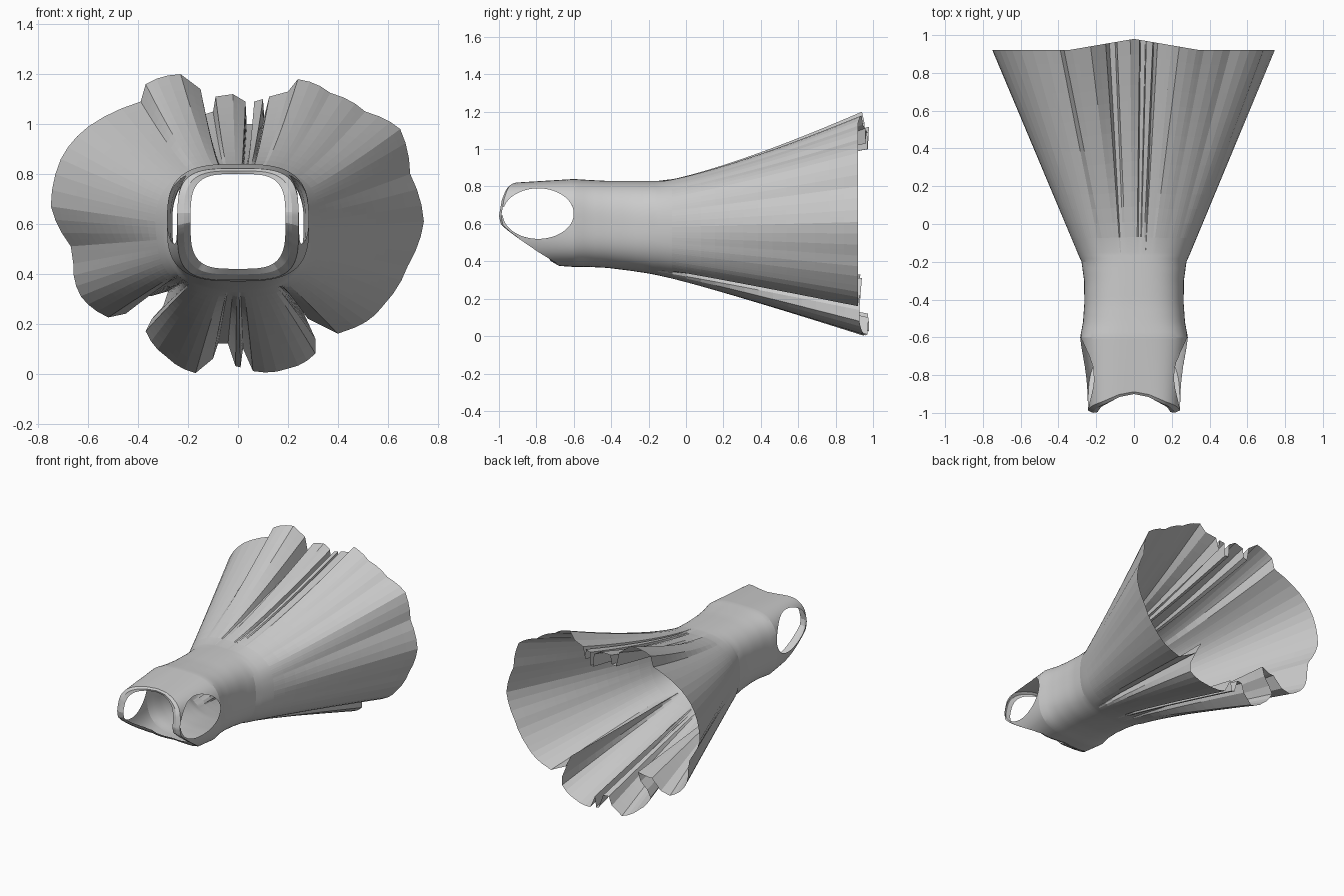
import bpy, bmesh, math
from mathutils import Vector

if "Cube" in bpy.data.objects:
    bpy.data.objects.remove(bpy.data.objects["Cube"])

# Hem outline (x, z), clockwise from the top centre, including the pleats
HEM = [(.03,1.09),(.035,1.0),(.06,1.0),(.065,1.09),(.10,1.1),(.105,1.03),(.125,1.11),(.20,1.13),
       (.24,1.18),(.37,1.125),(.51,1.05),(.65,.98),(.69,.80),(.745,.61),(.68,.43),(.58,.27),
       (.47,.185),(.40,.16),(.28,.22),(.23,.31),(.26,.25),(.31,.14),(.31,.08),(.20,.02),
       (.06,.01),(.02,.10),(.01,.025),(-.01,.03),(-.04,.12),(-.08,.12),(-.10,.06),(-.17,.002),
       (-.29,.07),(-.37,.17),(-.345,.22),(-.30,.27),(-.28,.33),(-.35,.31),(-.38,.31),(-.45,.24),
       (-.52,.225),(-.63,.31),(-.66,.44),(-.67,.51),(-.75,.67),(-.71,.86),(-.60,.99),(-.39,1.09),
       (-.37,1.16),(-.23,1.2),(-.15,1.14),(-.13,1.04),(-.10,1.05),(-.09,1.11),(-.02,1.12)]
# Bodice sections: y, half width, bottom z, top z, squareness (waist to armpit)
SECTIONS = [(-.15,.30,.325,.83,2.6),(-.20,.278,.335,.83,2.6),(-.30,.264,.35,.83,2.7),
            (-.42,.263,.365,.83,2.8),(-.52,.27,.37,.835,2.9),(-.60,.285,.37,.84,3.1)]
# Neckline depth: degrees from the top -> y
NECK = [(0,-.90),(20,-.915),(40,-.955),(60,-.985),(80,-1.0),(92,-.99),(100,-.96),(110,-.91),
        (120,-.85),(130,-.79),(140,-.75),(180,-.735)]


def interp(table, t):
    for (a, u), (b, v) in zip(table, table[1:]):
        if t <= b:
            return u + (v - u) * (t - a) / (b - a)
    return table[-1][1]


def section(a, y, w, z0, z1, n):
    """Point of a rounded-square section at polar angle a, measured from the top."""
    h, s, c = (z1 - z0) / 2, math.sin(a), math.cos(a)
    r = (abs(s / w) ** n + abs(c / h) ** n) ** (-1 / n)
    return Vector((r * s, y, (z0 + z1) / 2 + r * c))


def neck_y(a):
    d = math.degrees(a) % 360
    return interp(NECK, min(d, 360 - d))


def chest_edge(a):
    """Outer edge of the neckline, sloping back under the chest."""
    return section(a, neck_y(a) + .012 + .055 * max(0, -math.cos(a)), .243, .375, .822, 3.8)


def skirt_point(a, hem, s):
    """From waist to hem, with a slightly hollow flare at top and bottom."""
    p = section(a, *SECTIONS[0])
    c = math.cos(a)
    q = p.lerp(hem, s)
    q.z = p.z + (hem.z - p.z) * s ** (1 + .28 * max(0, c) + .08 * max(0, -c))
    return q


# Columns: each pleat point gets a waist angle, wide panels are subdivided and bulge a little
angles = sorted(math.atan2(x, z - .6) % math.tau for x, z in HEM)
angles.append(angles[0] + math.tau)
cols = []
for i, (x, z) in enumerate(HEM):
    x2, z2 = HEM[(i + 1) % len(HEM)]
    a, b = angles[i], angles[i + 1]
    k = max(1, math.ceil((b - a) / math.radians(2.6)))
    out = Vector((x + x2, z + z2 - 1.2)).normalized()
    wide = math.hypot(x2 - x, z2 - z) > .11 and b - a > .1
    if wide:
        k = math.ceil(k / 3) * 3
    for j in range(k):
        f = j / k
        g = .009 * min(1, 3 * f, 3 * (1 - f)) if wide else 0
        hx, hz = x + (x2 - x) * f + out.x * g, z + (z2 - z) * f + out.y * g
        hy = .92 + .06 * max(0, 1 - abs(hx) / .35)
        cols.append((a + (b - a) * f, Vector((hx, hy, hz))))

# Rings from hem to neckline
rings = []
SKIRT, YOKE = 14, 26
for i in range(SKIRT):
    rings.append([skirt_point(a, h, 1 - i / SKIRT) for a, h in cols])
for s0, s1 in zip(SECTIONS, SECTIONS[1:]):
    for j in range(3):
        v = [p + (q - p) * j / 3 for p, q in zip(s0, s1)]
        rings.append([section(a, *v) for a, h in cols])
first_yoke = len(rings)
for i in range(YOKE + 1):
    rings.append([section(a, *SECTIONS[-1]).lerp(chest_edge(a), i / YOKE) for a, h in cols])
rings.append([section(a, neck_y(a) + .025 * max(0, -math.cos(a)), .217, .398, .812, 3.7)
              for a, h in cols])
rings.append([section(a, neck_y(a) + .004, .19, .42, .80, 3.6) for a, h in cols])

bm = bmesh.new()
grid = [[bm.verts.new(p) for p in ring] for ring in rings]
n = len(cols)
CY, CZ, RY, RZ = -.79, .655, .19, .135    # armhole ellipse


def arm_dist(p):
    return math.hypot((p.y - CY) / RY, (p.z - CZ) / RZ)


holes = []
for i in range(len(grid) - 1):
    for j in range(n):
        k = (j + 1) % n
        f = bm.faces.new((grid[i][j], grid[i][k], grid[i + 1][k], grid[i + 1][j]))
        f.material_index = 0
        c = f.calc_center_median()
        if first_yoke - 2 <= i < first_yoke + YOKE and abs(c.x) > .15 and arm_dist(c) < 1:
            holes.append(f)

# Armholes: remove the side faces, snap the rims to the ellipse and even them out
strap = set(grid[first_yoke + YOKE])
rim = {v for f in holes for v in f.verts}
bmesh.ops.delete(bm, geom=holes, context='FACES')
rim = [v for v in rim if v.is_valid and v.link_faces and v not in strap]
for v in rim:
    d = arm_dist(v.co)
    v.co.y = CY + (v.co.y - CY) / d
    v.co.z = CZ + (v.co.z - CZ) / d
for _ in range(6):
    new = {}
    for v in rim:
        xs = [e.other_vert(v).co.x for e in v.link_edges if e.is_boundary]
        new[v] = (v.co.x + sum(xs)) / (1 + len(xs))
    for v, x in new.items():
        v.co.x = x
bmesh.ops.recalc_face_normals(bm, faces=bm.faces[:])

mesh = bpy.data.meshes.new("dress")
bm.to_mesh(mesh)
bm.free()
dress = bpy.data.objects.new("dress", mesh)
bpy.context.collection.objects.link(dress)
bpy.context.view_layer.objects.active = dress
dress.select_set(True)
bpy.ops.object.shade_smooth_by_angle(angle=math.radians(14))
# Pressed pleats: the skirt keeps flat panels, the bodice stays smooth
for p in mesh.polygons:
    if p.center.y > -.1:
        p.use_smooth = False
